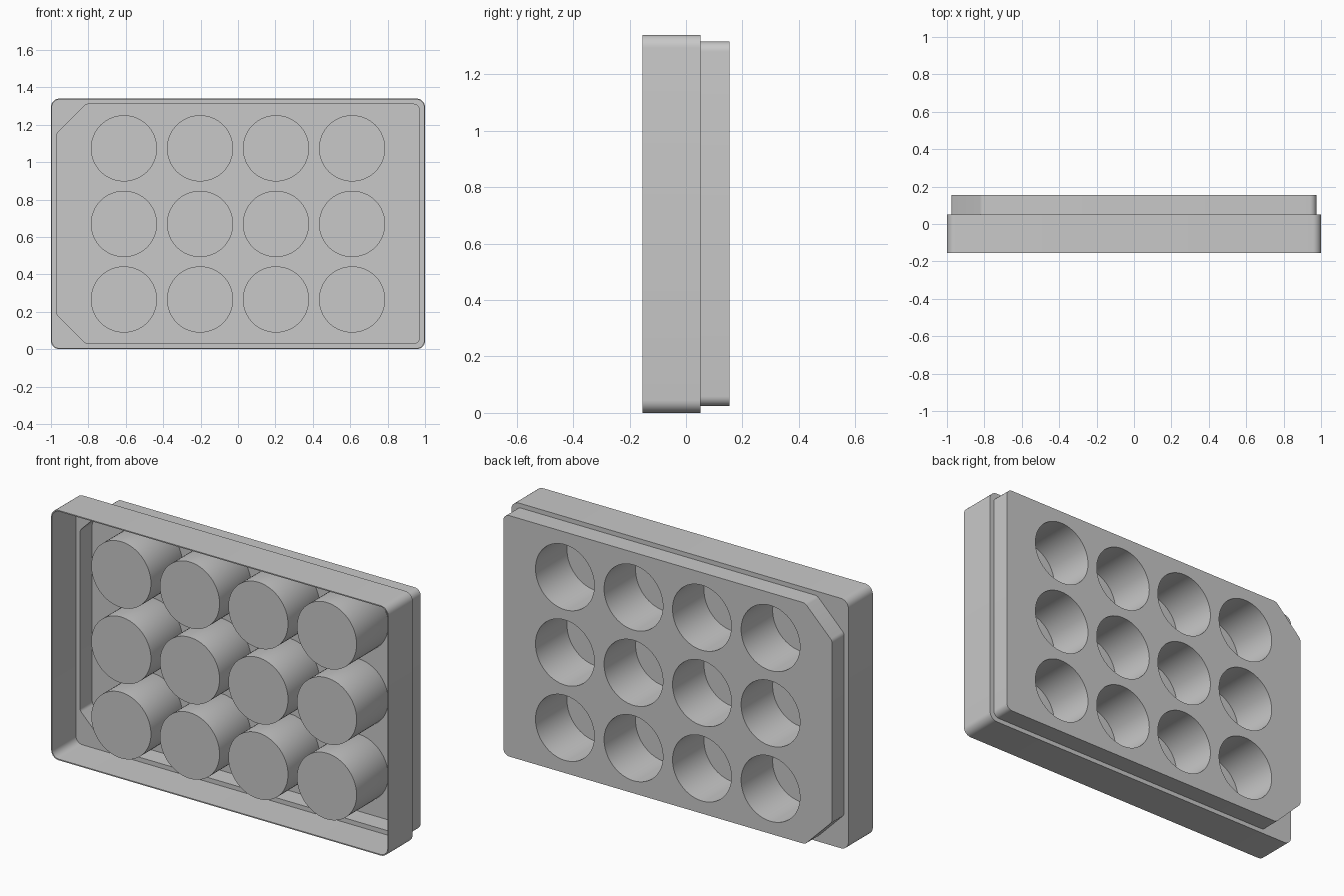
import bpy, bmesh, math
from mathutils import Vector

if "Cube" in bpy.data.objects:
    bpy.data.objects.remove(bpy.data.objects["Cube"], do_unlink=True)

# Overall sizes
HEIGHT = 1.34
FRONT, STEP, BACK = -0.155, 0.052, 0.155
WALL = 0.006
WELL_OUT, WELL_IN = 0.177, 0.1745
WELL_BOTTOM, WELL_FLOOR = -0.119, -0.112
CENTRES = [(x, z) for x in (-0.61, -0.203, 0.203, 0.61)
           for z in (0.266, 0.67, 1.074)]

grey = bpy.data.materials.new("plain grey")
grey.use_nodes = True
colour = (0.58, 0.58, 0.58, 1)
grey.diffuse_color = colour
grey.node_tree.nodes["Principled BSDF"].inputs["Base Color"].default_value = colour


def outline(corners, inset=0.0):
    """Rounded polygon from (x, z, radius, points), optionally inset."""
    points = []
    for i, (x, z, radius, count) in enumerate(corners):
        p = Vector((x, z))
        a = (Vector(corners[i - 1][:2]) - p).normalized()
        b = (Vector(corners[(i + 1) % len(corners)][:2]) - p).normalized()
        half = a.angle(b) / 2
        centre = p + (a + b).normalized() * radius / math.sin(half)
        # The arc turns counter-clockwise from one edge normal to the next
        start = math.atan2(-a.x, a.y)
        start += math.pi if Vector((math.cos(start), math.sin(start))).dot(b) > 0 else 0
        sweep = math.pi - 2 * half
        for k in range(count):
            angle = start + sweep * k / (count - 1)
            points.append(centre + Vector((math.cos(angle), math.sin(angle)))
                          * (radius - inset))
    return points


def circle(cx, cz, radius, count=64):
    return [(cx + radius * math.cos(math.tau * k / count),
             cz + radius * math.sin(math.tau * k / count)) for k in range(count)]


def ring(bm, points, y):
    return [bm.verts.new((p[0], y, p[1])) for p in points]


def bridge(bm, first, second):
    for i in range(len(first)):
        bm.faces.new((first[i - 1], first[i], second[i], second[i - 1]))


def loop_edges(bm, verts):
    edges = []
    for i in range(len(verts)):
        pair = (verts[i - 1], verts[i])
        edges.append(bm.edges.get(pair) or bm.edges.new(pair))
    return edges


def finish(bm, name):
    bmesh.ops.recalc_face_normals(bm, faces=bm.faces)
    mesh = bpy.data.meshes.new(name)
    bm.to_mesh(mesh)
    bm.free()
    mesh.materials.append(grey)
    obj = bpy.data.objects.new(name, mesh)
    bpy.context.collection.objects.link(obj)
    bpy.ops.object.select_all(action='DESELECT')
    obj.select_set(True)
    bpy.context.view_layer.objects.active = obj
    bpy.ops.object.shade_smooth_by_angle()


# Skirt and narrower upper tier, the latter with two cut corners
skirt = [(-1, 0, 0.045, 8), (1, 0, 0.045, 8),
         (1, HEIGHT, 0.045, 8), (-1, HEIGHT, 0.045, 8)]
side, low, high = 0.975, 0.024, HEIGHT - 0.024
cut = 0.16
tier = [(-side, low + cut, 0.03, 4), (cut - side, low, 0.03, 4),
        (side, low, 0.035, 8), (side, high, 0.035, 8),
        (cut - side, high, 0.03, 4), (-side, high - cut, 0.03, 4)]

# Thin stepped shell, open at the front
bm = bmesh.new()
outer = [ring(bm, outline(skirt), FRONT), ring(bm, outline(skirt), STEP),
         ring(bm, outline(tier), STEP), ring(bm, outline(tier), BACK)]
inner = [ring(bm, outline(skirt, WALL), FRONT),
         ring(bm, outline(skirt, WALL), STEP - WALL),
         ring(bm, outline(tier, WALL), STEP - WALL),
         ring(bm, outline(tier, WALL), BACK - WALL)]
for rings in (outer, inner):
    for first, second in zip(rings, rings[1:]):
        bridge(bm, first, second)
bridge(bm, outer[0], inner[0])

# Deck surfaces with the well openings
for border, y, radius, way in ((outer[-1], BACK, WELL_IN, 1),
                               (inner[-1], BACK - WALL, WELL_OUT, -1)):
    edges = loop_edges(bm, border)
    for cx, cz in CENTRES:
        edges += loop_edges(bm, ring(bm, circle(cx, cz, radius), y))
    bmesh.ops.triangle_fill(bm, edges=edges, use_beauty=True, normal=(0, way, 0))
finish(bm, "plate_shell")

# Cup-shaped wells hanging from the deck
for n, (cx, cz) in enumerate(CENTRES, 1):
    bm = bmesh.new()
    cup = [ring(bm, circle(cx, cz, r), y) for r, y in (
        (WELL_IN, WELL_FLOOR), (WELL_IN, BACK),
        (WELL_OUT, BACK - WALL), (WELL_OUT, WELL_BOTTOM))]
    for first, second in zip(cup, cup[1:]):
        bridge(bm, first, second)
    bm.faces.new(cup[0])
    bm.faces.new(cup[-1])
    finish(bm, f"well_{n}")
